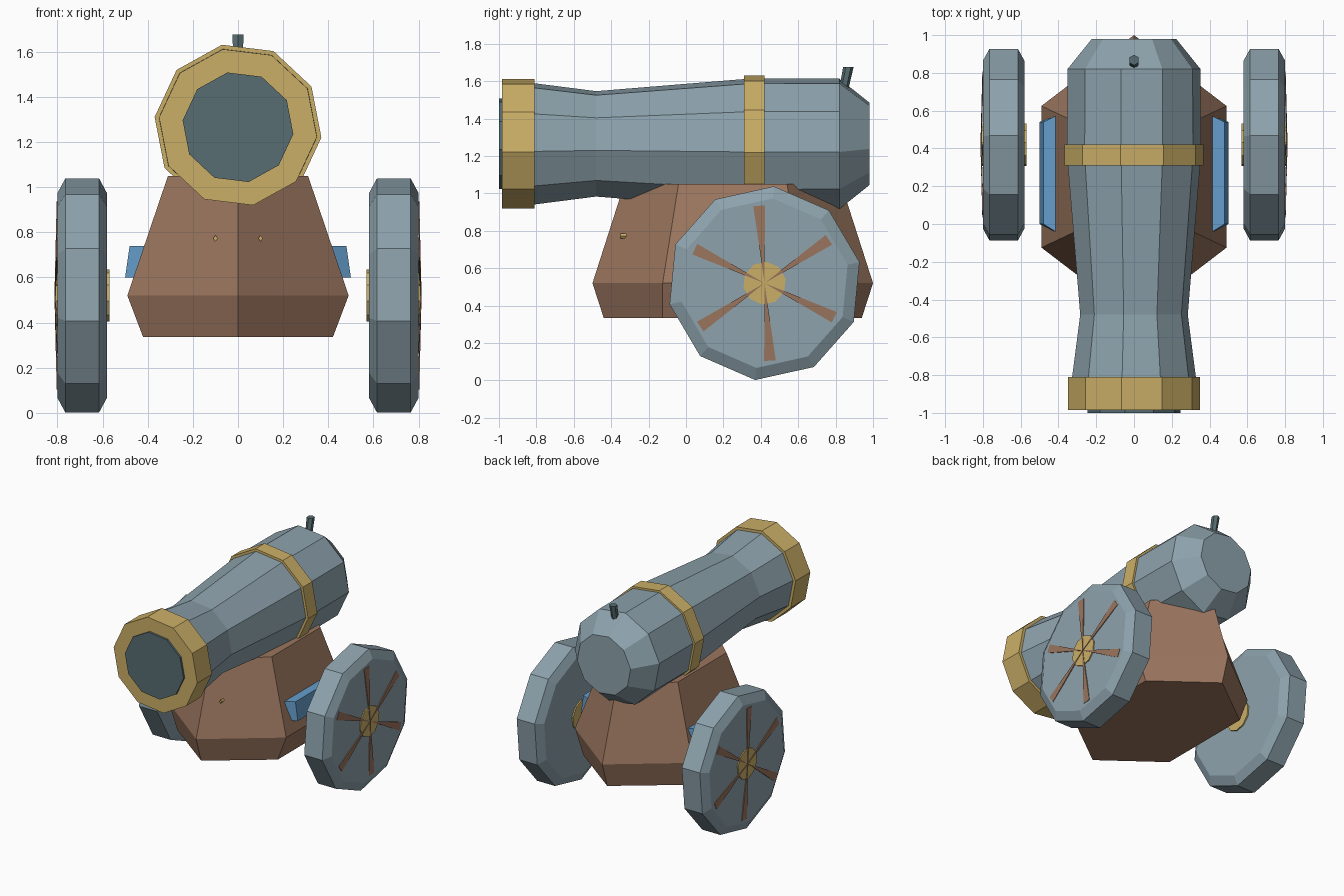
import bpy, bmesh
from math import sin, cos, radians, pi

old = bpy.data.objects.get("Cube")
if old:
    bpy.data.objects.remove(old, do_unlink=True)


def material(name, rgb):
    # sRGB 0-255 to linear
    lin = [((c / 255 + 0.055) / 1.055) ** 2.4 for c in rgb] + [1.0]
    m = bpy.data.materials.new(name)
    m.use_nodes = True
    m.diffuse_color = lin
    bsdf = next(n for n in m.node_tree.nodes if n.type == 'BSDF_PRINCIPLED')
    bsdf.inputs["Base Color"].default_value = lin
    return m


steel = material("blue_grey_metal", (141, 162, 172))
dark = material("dark_slate", (87, 109, 113))
gold = material("gold", (203, 175, 103))
wood = material("brown_wood", (154, 117, 94))
blue = material("blue_paint", (102, 158, 204))


def loft(name, rings, mat):
    """Skin a closed solid through rings with equal point counts."""
    bm = bmesh.new()
    loops = [[bm.verts.new(p) for p in ring] for ring in rings]
    n = len(loops[0])
    for a, b in zip(loops, loops[1:]):
        for i in range(n):
            j = (i + 1) % n
            bm.faces.new((a[i], a[j], b[j], b[i]))
    bm.faces.new(loops[0])
    bm.faces.new(loops[-1])
    bmesh.ops.recalc_face_normals(bm, faces=bm.faces)
    mesh = bpy.data.meshes.new(name)
    bm.to_mesh(mesh)
    bm.free()
    mesh.materials.append(mat)
    obj = bpy.data.objects.new(name, mesh)
    bpy.context.collection.objects.link(obj)
    return obj


def circle(r, n, start):
    angles = [radians(start) + 2 * pi * i / n for i in range(n)]
    return [(r * cos(a), r * sin(a)) for a in angles]


# Barrel parts: turned around a horizontal y axis
BARREL_Z = 1.265


def turned(name, profile, mat):
    rings = [[(u, y, BARREL_Z + v) for u, v in circle(r, 10, -7)]
             for y, r in profile]
    return loft(name, rings, mat)


turned("barrel", [(-0.97, 0.335), (-0.81, 0.33), (-0.48, 0.287),
                  (0.36, 0.357), (0.82, 0.355), (0.98, 0.225)], steel)
turned("muzzle_ring", [(-0.985, 0.352), (-0.81, 0.352)], gold)
turned("bore_disc", [(-1.0, 0.247), (-0.98, 0.247)], dark)
turned("barrel_band", [(0.31, 0.372), (0.42, 0.372)], gold)

# Fuse leaning backwards
loft("fuse", [[(u, y + v, z) for u, v in circle(r, 6, 30)]
              for y, z, r in [(0.84, 1.54, 0.024), (0.868, 1.675, 0.028)]], dark)

# Carriage body: hexagonal plan with points at front and back
BODY_Y = 0.25


def hexagon(z, half_x, corner, tip):
    plan = [(0, -tip), (half_x, -corner), (half_x, corner),
            (0, tip), (-half_x, corner), (-half_x, -corner)]
    return [(x, BODY_Y + y, z) for x, y in plan]


loft("carriage_body", [hexagon(0.335, 0.42, 0.375, 0.69),
                       hexagon(0.52, 0.49, 0.375, 0.75),
                       hexagon(1.05, 0.31, 0.29, 0.58)], wood)


def wheel_ring(side, x, r, n, start):
    return [(side * x, 0.42 + u, 0.52 + v) for u, v in circle(r, n, start)]


for side, label in ((1, "left"), (-1, "right")):
    # Bevelled wheel
    rims = [(0.58, 0.455), (0.615, 0.52), (0.765, 0.52), (0.80, 0.455)]
    loft(label + "_wheel",
         [wheel_ring(side, x, r, 10, 12.5) for x, r in rims], steel)
    loft(label + "_hub",
         [wheel_ring(side, x, 0.115, 10, 12.5) for x in (0.57, 0.808)], gold)

    # Thin tapering spokes on the outer face
    for i in range(6):
        a = radians(34 + 60 * i)

        def spoke_point(x, along, across):
            return (side * x, 0.42 + along * cos(a) - across * sin(a),
                    0.52 + along * sin(a) + across * cos(a))

        top, base = [
            [spoke_point(hub_x - d, 0, 0), spoke_point(end_x - d, 0.415, 0.031),
             spoke_point(end_x - d, 0.415, -0.031)]
            for hub_x, end_x, d in ((0.813, 0.803, 0), (0.813, 0.803, 0.006))]
        loft(f"{label}_spoke_{i + 1}", [base, top], wood)

    # Blue side block, tapering outwards
    def block(x_low, x_high, y0, y1):
        return [(side * x_low, y0, 0.60), (side * x_low, y1, 0.60),
                (side * x_high, y1, 0.74), (side * x_high, y0, 0.74)]

    loft(label + "_side_block", [block(0.40, 0.40, -0.05, 0.58),
                                 block(0.50, 0.48, 0.0, 0.54)], blue)

    # Tiny gold stud on the front of the body
    loft(label + "_front_stud",
         [[(side * 0.10 + u * 0.7, y, 0.773 + v) for u, v in circle(0.014, 4, 0)]
          for y in (-0.30, -0.35)], gold)
